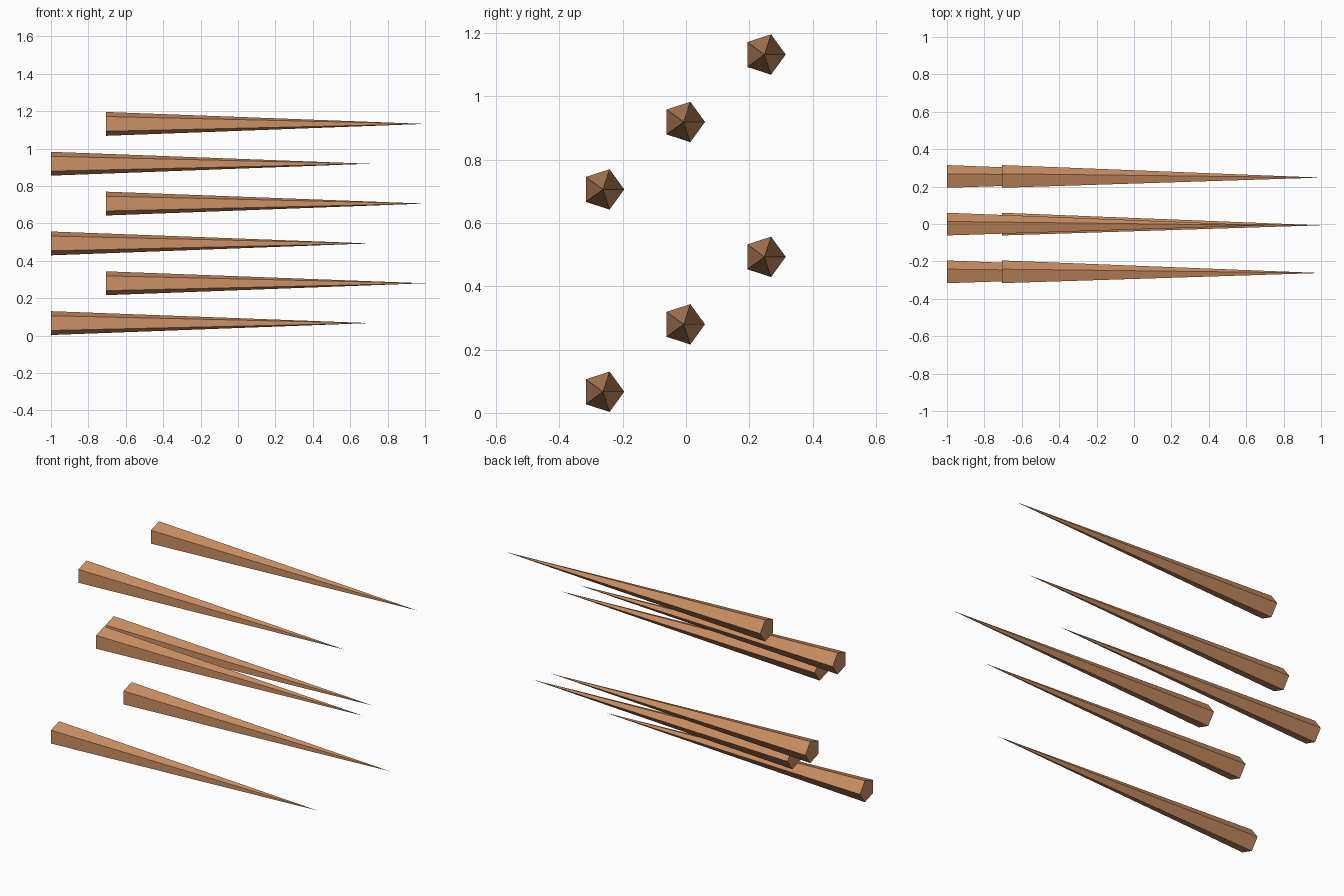
import bpy
import math

cube = bpy.data.objects.get("Cube")
if cube:
    bpy.data.objects.remove(cube, do_unlink=True)

# Warm brown wood
wood = bpy.data.materials.new("warm_brown_wood")
wood.use_nodes = True
color = (0.61, 0.28, 0.127, 1)
wood.diffuse_color = color
wood.node_tree.nodes["Principled BSDF"].inputs["Base Color"].default_value = color

RADIUS = 0.067
LENGTH = 1.705
STEP_Y = 0.255
STEP_Z = 0.213


def add_spike(name, base_x, y, z):
    """Five-sided spike with its flat base at base_x, pointing to +x."""
    bpy.ops.mesh.primitive_cone_add(
        vertices=5, radius1=RADIUS, radius2=0, depth=LENGTH,
        end_fill_type='NGON',
        location=(base_x + LENGTH / 2, y, z),
        rotation=(0, math.pi / 2, 0))
    spike = bpy.context.object
    spike.name = name
    spike.data.materials.append(wood)


# Six spikes climbing in two diagonal rows, alternate ones pushed forward
for i in range(6):
    base_x = -1 if i % 2 == 0 else 1 - LENGTH
    y = -0.007 + (i % 3 - 1) * STEP_Y
    z = RADIUS * math.sin(math.radians(72)) + 0.003 + i * STEP_Z
    add_spike(f"spike_{i + 1}", base_x, y, z)
